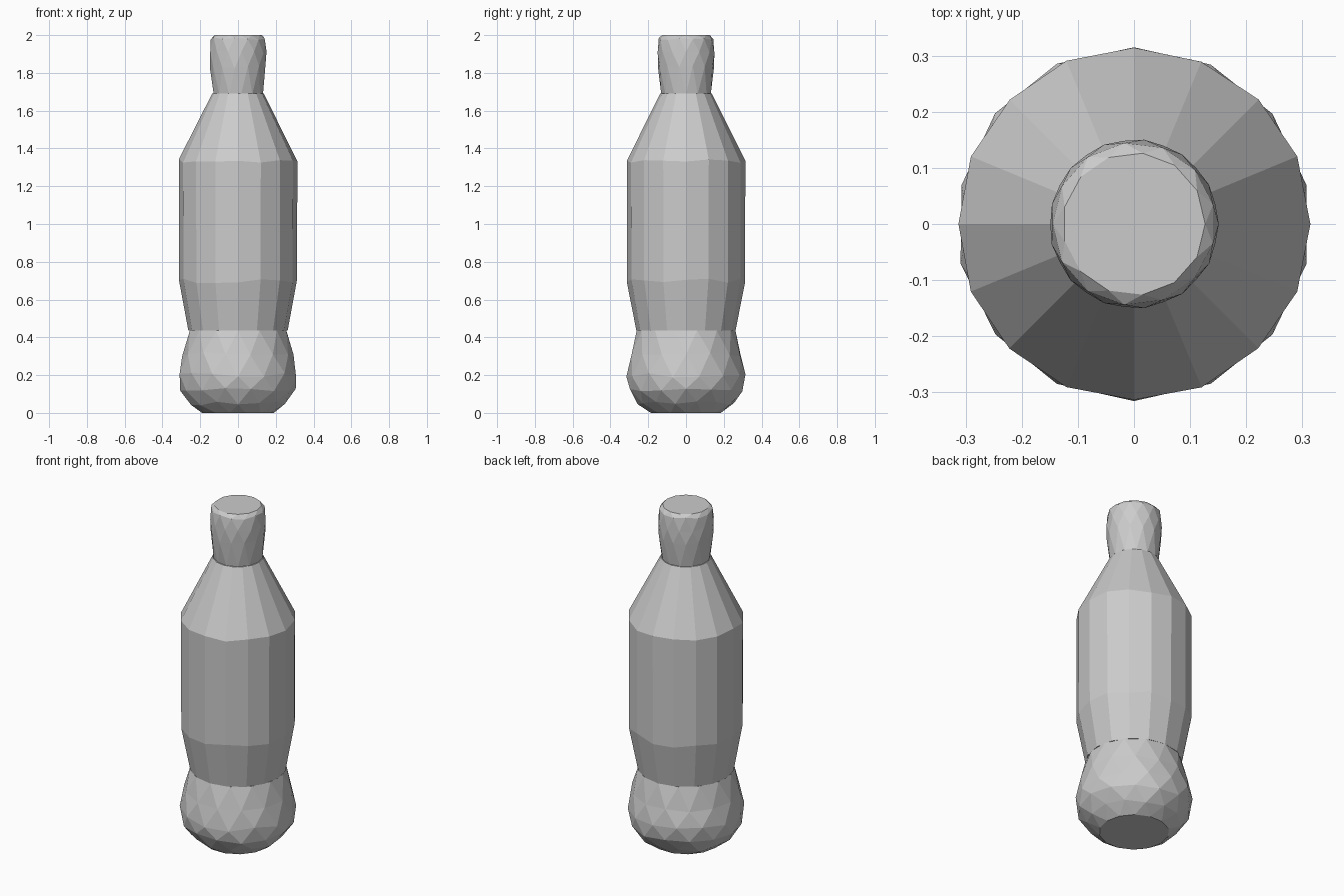
import bpy
import bmesh
import math
import random

random.seed(4)
if "Cube" in bpy.data.objects:
    bpy.data.objects.remove(bpy.data.objects["Cube"], do_unlink=True)

grey = bpy.data.materials.new("plain grey")
grey.use_nodes = True
grey.diffuse_color = (0.6, 0.6, 0.6, 1)
grey.node_tree.nodes["Principled BSDF"].inputs["Base Color"].default_value = (0.6, 0.6, 0.6, 1)


def lathe(name, rings, sides, twist=0.0, wobble=0.0):
    """Closed faceted solid from (radius, height) rings; twist is in side steps per ring."""
    bm = bmesh.new()
    loops = []
    for i, (radius, z) in enumerate(rings):
        end = i in (0, len(rings) - 1)
        loop = []
        for k in range(sides):
            a = math.tau * (k + twist * i) / sides
            r = radius * (1 + random.uniform(-wobble, wobble) * 0.3)
            dz = 0 if end else random.uniform(-wobble, wobble)
            loop.append(bm.verts.new((r * math.cos(a), r * math.sin(a), z + dz)))
        loops.append(loop)
    for low, high in zip(loops, loops[1:]):
        for k in range(sides):
            n = (k + 1) % sides
            if twist:
                bm.faces.new((low[k], low[n], high[k]))
                bm.faces.new((low[n], high[n], high[k]))
            else:
                bm.faces.new((low[k], low[n], high[n], high[k]))
    bm.faces.new(loops[0][::-1])
    bm.faces.new(loops[-1])
    bmesh.ops.recalc_face_normals(bm, faces=bm.faces)
    mesh = bpy.data.meshes.new(name)
    bm.to_mesh(mesh)
    bm.free()
    mesh.materials.append(grey)
    obj = bpy.data.objects.new(name, mesh)
    bpy.context.collection.objects.link(obj)
    return obj


# Rounded foot of the bottle, with staggered triangular facets
lathe("bottle_base",
      [(0.19, 0), (0.255, 0.05), (0.305, 0.125), (0.316, 0.2), (0.295, 0.31), (0.262, 0.435)],
      14, twist=0.5, wobble=0.012)

# Tall body with sloping shoulders
lathe("bottle_body",
      [(0.262, 0.435), (0.312, 0.7), (0.314, 1.335), (0.137, 1.69)],
      16, wobble=0.012)

# Cap, flaring upwards to a chamfered flat top
lathe("bottle_cap",
      [(0.132, 1.685), (0.149, 1.83), (0.151, 1.91), (0.145, 1.98), (0.127, 2.0)],
      13, twist=0.5, wobble=0.009)
